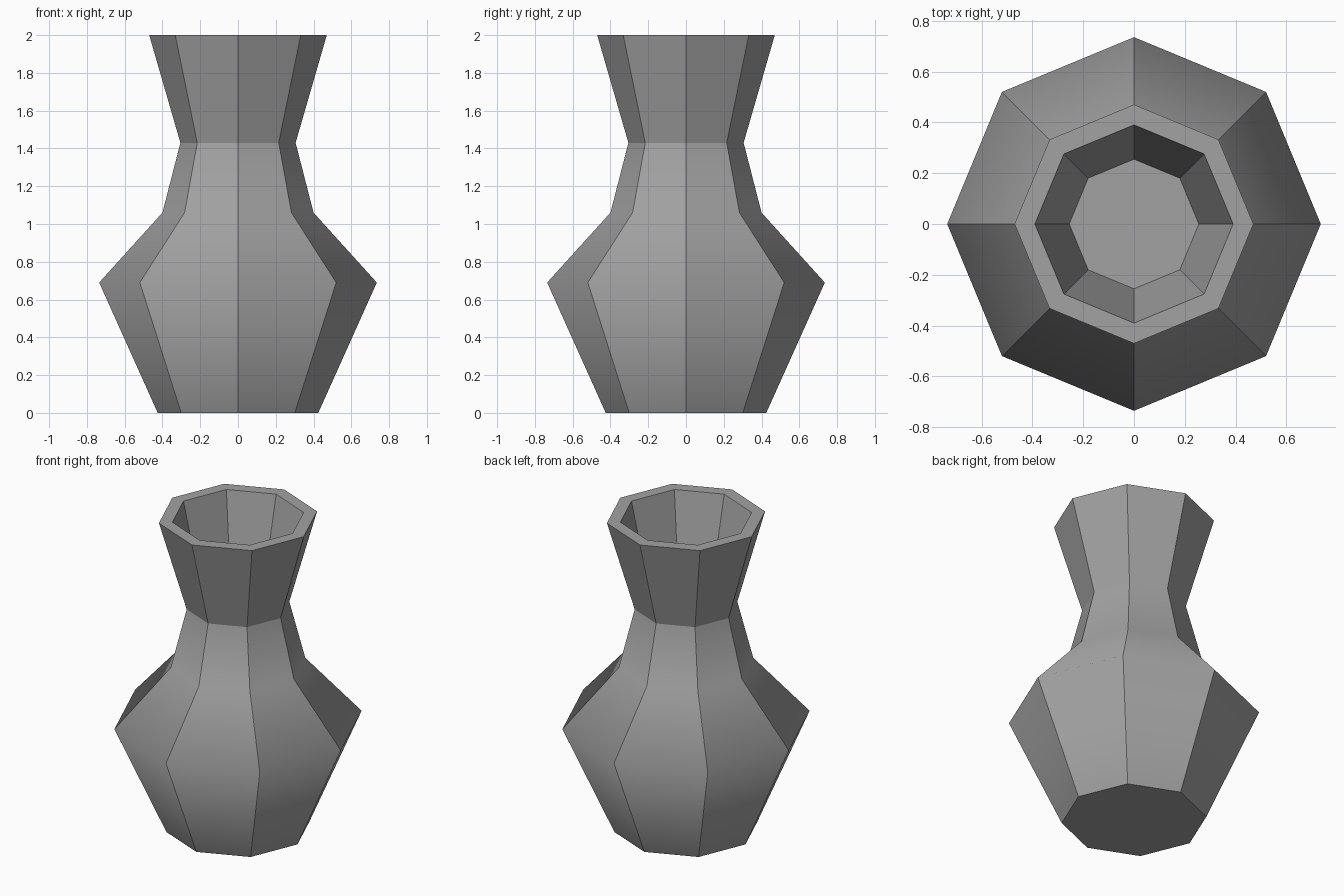
import bpy, bmesh
from math import cos, sin, pi

SIDES = 8
# (radius, height) from the foot up, over the rim and down inside the neck
PROFILE = [(0.425, 0), (0.735, 0.69), (0.40, 1.06), (0.305, 1.43),
           (0.47, 2), (0.39, 2), (0.255, 1.43)]
SMOOTH_RINGS = (1, 2)  # belly and shoulder blend softly, all other edges are crisp

cube = bpy.data.objects.get("Cube")
if cube:
    bpy.data.objects.remove(cube, do_unlink=True)

# Grey clay
clay = bpy.data.materials.new("grey_clay")
clay.use_nodes = True
colour = (0.36, 0.36, 0.36, 1)
clay.diffuse_color = colour
clay.node_tree.nodes["Principled BSDF"].inputs["Base Color"].default_value = colour

# Vase: stacked octagonal rings joined into walls, closed by foot and inner floor
bm = bmesh.new()
rings = [[bm.verts.new((r * cos(2 * pi * i / SIDES), r * sin(2 * pi * i / SIDES), z))
          for i in range(SIDES)] for r, z in PROFILE]
for low, high in zip(rings, rings[1:]):
    for i in range(SIDES):
        j = (i + 1) % SIDES
        bm.faces.new((low[i], low[j], high[j], high[i]))
bm.faces.new(reversed(rings[0]))
bm.faces.new(rings[-1])
bm.normal_update()

# Soft shading up each body panel, sharp between panels
for face in bm.faces:
    face.smooth = True
for edge in bm.edges:
    edge.smooth = any(all(v in rings[k] for v in edge.verts) for k in SMOOTH_RINGS)

mesh = bpy.data.meshes.new("vase")
bm.to_mesh(mesh)
bm.free()
mesh.materials.append(clay)
vase = bpy.data.objects.new("vase", mesh)
bpy.context.collection.objects.link(vase)
